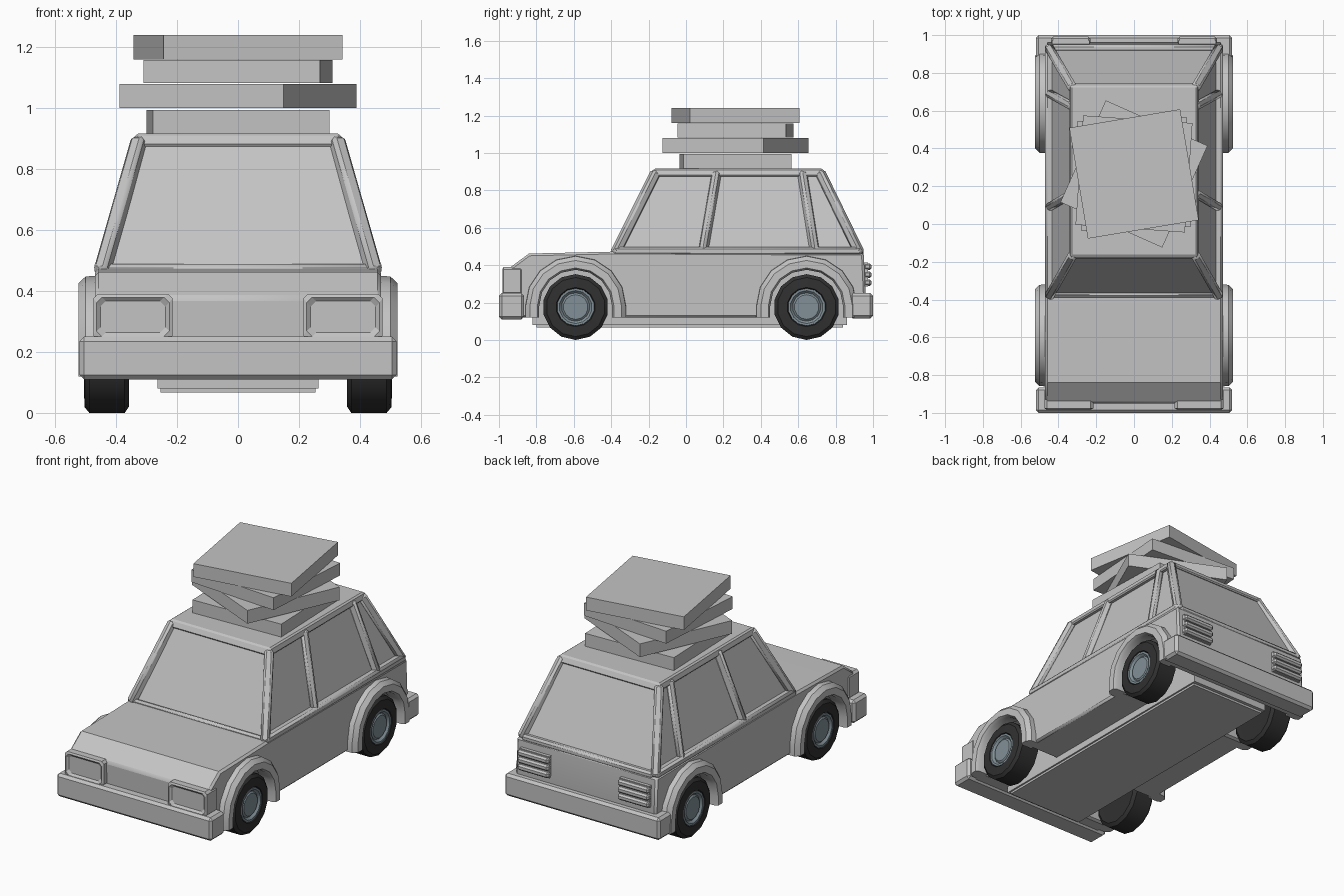
import bpy, bmesh, math
from mathutils import Vector, Matrix

if "Cube" in bpy.data.objects:
    bpy.data.objects.remove(bpy.data.objects["Cube"])


def material(name, rgb):
    m = bpy.data.materials.new(name)
    m.diffuse_color = (*rgb, 1)
    m.use_nodes = True
    m.node_tree.nodes["Principled BSDF"].inputs["Base Color"].default_value = m.diffuse_color
    return m


GREY = material("body grey", (0.55, 0.55, 0.55))
BLACK = material("tyre black", (0.03, 0.03, 0.03))
STEEL = material("hub steel", (0.22, 0.28, 0.31))


def finish(bm, name, mat, bevel=0.0, smooth=True):
    bmesh.ops.recalc_face_normals(bm, faces=bm.faces)
    me = bpy.data.meshes.new(name)
    bm.to_mesh(me)
    bm.free()
    ob = bpy.data.objects.new(name, me)
    bpy.context.collection.objects.link(ob)
    me.materials.append(mat)
    if bevel:
        b = ob.modifiers.new("bevel", 'BEVEL')
        b.width, b.segments = bevel, 1
        b.limit_method, b.angle_limit = 'ANGLE', math.radians(50)
    if smooth:
        bpy.ops.object.select_all(action='DESELECT')
        ob.select_set(True)
        bpy.context.view_layer.objects.active = ob
        bpy.ops.object.shade_smooth_by_angle(angle=math.radians(30))
    return ob


def box(name, lo, hi, mat=GREY, bevel=0.0, inset=None):
    """Axis-aligned box; inset=(thickness, depth) recesses its front face."""
    bm = bmesh.new()
    lo, hi = Vector(lo), Vector(hi)
    bmesh.ops.create_cube(bm, size=1)
    for v in bm.verts:
        v.co = Vector(v.co[i] * (hi[i] - lo[i]) + (hi[i] + lo[i]) / 2 for i in range(3))
    if inset:
        bm.normal_update()
        front = [f for f in bm.faces if f.normal.y < -0.9]
        bmesh.ops.inset_region(bm, faces=front, thickness=inset[0])
        for v in front[0].verts:
            v.co.y += inset[1]
    return finish(bm, name, mat, bevel, False)


def frustum(name, bottom, top, bevel=0.0):
    """Each end is (half width, y min, y max, z)."""
    bm = bmesh.new()
    rings = [[bm.verts.new(p) for p in ((-x, a, z), (x, a, z), (x, b, z), (-x, b, z))]
             for x, a, b, z in (bottom, top)]
    for r in rings:
        bm.faces.new(r)
    for i in range(4):
        j = (i + 1) % 4
        bm.faces.new((rings[0][i], rings[0][j], rings[1][j], rings[1][i]))
    return finish(bm, name, GREY, bevel, False)


def beam(name, p, q, w=0.05, d=0.05):
    """Square bar between two points, w across and d deep."""
    p, q = Vector(p), Vector(q)
    bm = bmesh.new()
    bmesh.ops.create_cube(bm, size=1)
    bmesh.ops.scale(bm, vec=(w, d, (q - p).length), verts=bm.verts)
    rot = (q - p).to_track_quat('Z', 'Y').to_matrix().to_4x4()
    bmesh.ops.transform(bm, matrix=Matrix.Translation((p + q) / 2) @ rot, verts=bm.verts)
    return finish(bm, name, GREY, 0.012)


def arch_path(cy, r, cz=0.18, n=8):
    """Front-to-back path over a wheel, with short straight legs."""
    arc = [(cy - r * math.cos(math.pi * i / n), cz + r * math.sin(math.pi * i / n))
           for i in range(n + 1)]
    return [(cy - r, 0.12)] + arc + [(cy + r, 0.12)]


def lathe(name, profile, centre, side, mat, n=14):
    """Spin (x, radius) points round the axle."""
    bm = bmesh.new()
    rings = []
    for x, r in profile:
        rings.append([bm.verts.new((side * x, centre[0] + r * math.sin(2 * math.pi * k / n),
                                    centre[1] - r * math.cos(2 * math.pi * k / n)))
                      for k in range(n)])
    for a, b in zip(rings, rings[1:]):
        for k in range(n):
            j = (k + 1) % n
            bm.faces.new((a[k], a[j], b[j], b[k]))
    bm.faces.new(rings[0])
    bm.faces.new(rings[-1])
    return finish(bm, name, mat)


WHEELS = {"front": -0.59, "rear": 0.645}

# Lower body: side profile with wheel openings
outline = [(0.94, 0.12), (0.96, 0.25), (0.95, 0.465), (-0.39, 0.472),
           (-0.84, 0.462), (-0.95, 0.38), (-0.94, 0.12)]
outline += arch_path(WHEELS["front"], 0.2) + arch_path(WHEELS["rear"], 0.2)
bm = bmesh.new()
sides = [[bm.verts.new((x, y, z)) for y, z in outline] for x in (-0.47, 0.47)]
for s in sides:
    bm.faces.new(s)
for i in range(len(outline)):
    j = (i + 1) % len(outline)
    bm.faces.new((sides[0][i], sides[0][j], sides[1][j], sides[1][i]))
finish(bm, "lower_body", GREY, 0.012)

# Floor pan
box("floor_pan", (-0.265, -0.82, 0.08), (0.265, 0.86, 0.38))
box("floor_plate", (-0.255, -0.80, 0.067), (0.255, 0.84, 0.1))

# Cabin glass and roof
frustum("cabin_glass", (0.445, -0.375, 0.93, 0.46), (0.315, -0.165, 0.725, 0.90))
frustum("roof", (0.347, -0.19, 0.75, 0.875), (0.335, -0.17, 0.73, 0.917), 0.008)

# Pillars and window sills
for s, side in ((-1, "left"), (1, "right")):
    beam(side + "_front_pillar", (s * 0.448, -0.38, 0.46), (s * 0.322, -0.16, 0.90))
    beam(side + "_middle_pillar", (s * 0.448, 0.09, 0.46), (s * 0.322, 0.165, 0.90), 0.045)
    beam(side + "_back_pillar", (s * 0.448, 0.69, 0.46), (s * 0.322, 0.62, 0.90), 0.045)
    beam(side + "_tail_pillar", (s * 0.448, 0.93, 0.46), (s * 0.322, 0.715, 0.90))
    beam(side + "_sill", (s * 0.446, -0.39, 0.475), (s * 0.446, 0.94, 0.475), 0.05, 0.045)
beam("windscreen_sill", (-0.44, -0.375, 0.468), (0.44, -0.375, 0.468), 0.03, 0.04)
beam("rear_window_sill", (-0.44, 0.93, 0.468), (0.44, 0.93, 0.468), 0.04, 0.04)

# Wheel arches, tyres and hubs
flare = [(0.27, 0.455), (0.268, 0.50), (0.245, 0.524), (0.205, 0.524), (0.195, 0.505), (0.195, 0.44)]
tyre = [(0.36, 0.10), (0.358, 0.155), (0.372, 0.176), (0.488, 0.176), (0.503, 0.158),
        (0.506, 0.105), (0.488, 0.098)]
hub = [(0.47, 0.1), (0.503, 0.1), (0.503, 0.088), (0.49, 0.076), (0.498, 0.066)]
for s, side in ((-1, "left"), (1, "right")):
    for end, cy in WHEELS.items():
        bm = bmesh.new()
        rows = [[bm.verts.new((s * x, y, z)) for y, z in arch_path(cy, r)] for r, x in flare]
        for i in range(len(rows)):
            a, b = rows[i], rows[(i + 1) % len(rows)]
            for k in range(len(a) - 1):
                bm.faces.new((a[k], a[k + 1], b[k + 1], b[k]))
        for k in (0, -1):
            bm.faces.new([r[k] for r in rows])
        finish(bm, f"{end}_{side}_arch", GREY)
        lathe(f"{end}_{side}_tyre", tyre, (cy, 0.176), s, BLACK)
        lathe(f"{end}_{side}_hub", hub, (cy, 0.176), s, STEEL)

# Bumpers
box("front_bumper", (-0.52, -1.0, 0.11), (0.52, -0.865, 0.25), bevel=0.015)
box("rear_bumper", (-0.52, 0.875, 0.115), (0.52, 1.0, 0.25), bevel=0.015)

# Headlights with sunken lenses, and ribbed tail lights
for s, side in ((-1, "left"), (1, "right")):
    a, b = sorted((s * 0.215, s * 0.475))
    box(side + "_headlight", (a, -0.99, 0.24), (b, -0.87, 0.39), bevel=0.014, inset=(0.033, 0.02))
    a, b = sorted((s * 0.235, s * 0.435))
    box(side + "_tail_light", (a, 0.93, 0.285), (b, 0.972, 0.415))
    for i in range(3):
        z = 0.288 + i * 0.043
        box(f"{side}_tail_rib_{i + 1}", (a - 0.004, 0.95, z), (b + 0.004, 0.992, z + 0.036), bevel=0.01)

# Stack of flat boxes on the roof: bottom, top, side length, turn
for i, (z0, z1, size, turn) in enumerate(((0.915, 0.995, 0.58, 2), (1.0, 1.08, 0.59, -24),
                                          (1.083, 1.158, 0.58, -4), (1.16, 1.24, 0.595, 9.5))):
    h = size / 2
    ob = box(f"roof_box_{i + 1}", (-h, -h, z0), (h, h, z1))
    ob.location = (0, 0.265, 0)
    ob.rotation_euler.z = math.radians(turn)
